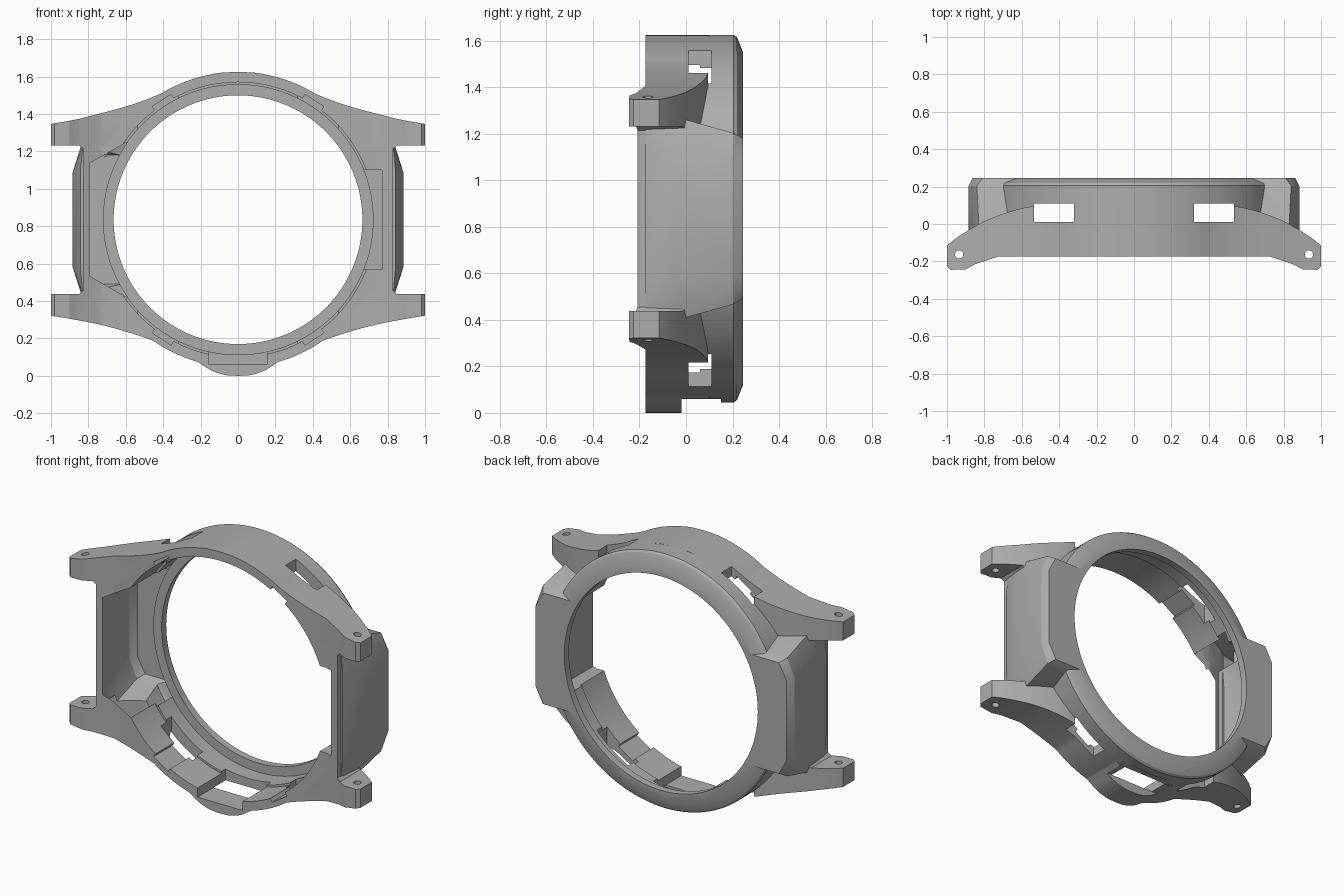
import bpy, bmesh, math
from mathutils import Matrix, Vector

if "Cube" in bpy.data.objects:
    bpy.data.objects.remove(bpy.data.objects["Cube"])

CZ = 0.835  # height of the ring centre

grey = bpy.data.materials.new("case_grey")
grey.diffuse_color = (0.42, 0.42, 0.42, 1)
grey.use_nodes = True
grey.node_tree.nodes["Principled BSDF"].inputs["Base Color"].default_value = grey.diffuse_color


def make(name, bm):
    bmesh.ops.recalc_face_normals(bm, faces=bm.faces)
    me = bpy.data.meshes.new(name)
    bm.to_mesh(me)
    bm.free()
    ob = bpy.data.objects.new(name, me)
    bpy.context.collection.objects.link(ob)
    me.materials.append(grey)
    return ob


def prism(name, pts, axis, lo, hi):
    """Extrude (x, z) points along y, or (x, y) points along z."""
    bm = bmesh.new()
    place = (lambda p, t: (p[0], t, p[1])) if axis == 'y' else (lambda p, t: (p[0], p[1], t))
    a = [bm.verts.new(place(p, lo)) for p in pts]
    b = [bm.verts.new(place(p, hi)) for p in pts]
    bm.faces.new(a)
    bm.faces.new(b)
    n = len(pts)
    for i in range(n):
        j = (i + 1) % n
        bm.faces.new((a[i], a[j], b[j], b[i]))
    return make(name, bm)


def hull(name, pts):
    bm = bmesh.new()
    for p in pts:
        bm.verts.new(p)
    bmesh.ops.convex_hull(bm, input=bm.verts)
    bmesh.ops.dissolve_limit(bm, angle_limit=0.005, verts=bm.verts, edges=bm.edges)
    return make(name, bm)


def circle(r, y, n=128):
    return [(r * math.cos(2 * math.pi * i / n), y, CZ + r * math.sin(2 * math.pi * i / n))
            for i in range(n)]


def disc(name, r, lo, hi):
    return hull(name, circle(r, lo) + circle(r, hi))


def box(name, x0, x1, y0, y1, z0, z1):
    return hull(name, [(x, y, z) for x in (x0, x1) for y in (y0, y1) for z in (z0, z1)])


def smooth_path(p, steps=6):
    """Catmull-Rom curve through the points."""
    q = [Vector(v) for v in p]
    q = [2 * q[0] - q[1]] + q + [2 * q[-1] - q[-2]]
    out = []
    for i in range(1, len(q) - 2):
        a, b, c, d = q[i - 1:i + 3]
        for s in range(steps):
            t = s / steps
            v = 0.5 * (2 * b + (c - a) * t + (2 * a - 5 * b + 4 * c - d) * t ** 2
                       + (3 * b - a - 3 * c + d) * t ** 3)
            out.append((v.x, v.y))
    return out + [tuple(p[-1])]


def mirrored(half):
    """Close a right-hand outline that starts and ends on x = 0."""
    return half + [(-x, v) for x, v in reversed(half) if x > 1e-6]


def combine(target, tool, op):
    m = target.modifiers.new(op, 'BOOLEAN')
    m.operation, m.solver, m.object = op, 'EXACT', tool
    bpy.context.view_layer.objects.active = target
    bpy.ops.object.modifier_apply(modifier=m.name)
    bpy.data.objects.remove(tool)


# Body plate with four lugs: front outline crossed with top outline
top = smooth_path([(0, 1.625), (.12, 1.617), (.25, 1.58), (.36, 1.533), (.47, 1.485),
                   (.6, 1.44), (.74, 1.402), (.87, 1.37), (1, 1.347)])
gap = [(1, 1.232), (.85, 1.232), (.83, 1.215), (.83, .455), (.85, .438), (1, .438)]
bottom = smooth_path([(1, .322), (.87, .3), (.7, .265), (.5, .205), (.35, .145), (.25, .095),
                      (.2, .065), (.14, .028), (.07, .005), (0, 0)])
body = prism("watch_case", mirrored(top + gap + bottom), 'y', -.4, .4)

arch = [(0, .1), (.5, .1)] + smooth_path([(.52, .098), (.6, .084), (.7, .055), (.8, .015),
                                          (.88, -.03), (.95, -.075), (1, -.115)])
under = [(1, -.225), (.98, -.245), (.9, -.242), (.85, -.215), (.73, -.175), (0, -.175)]
combine(body, prism("top_outline", mirrored(arch + under), 'z', -.2, 1.9), 'INTERSECT')

# Round bezel ring with chamfered back edge
combine(body, hull("bezel", circle(.79, -.175) + circle(.79, .205) + circle(.78, .219)
                   + circle(.715, .245)), 'UNION')

# Faceted side guards
section = [(.83, -.175, .395), (.842, -.175, .26), (.83, 0, .425), (.885, -.05, .25),
           (.885, .2, .25), (.84, .205, .368), (.862, .245, .25), (.81, .245, .345),
           (.6, -.175, .395), (.6, 0, .425), (.6, .205, .368), (.6, .245, .345)]
for s in (-1, 1):
    combine(body, hull("guard", [(s * x, y, CZ + k * h) for x, y, h in section
                                 for k in (-1, 1)]), 'UNION')

# Inner cavity, shallow front step and see-through opening
combine(body, disc("cavity", .722, -.4, .2), 'DIFFERENCE')
combine(body, disc("front_step", .735, -.4, .06), 'DIFFERENCE')
combine(body, disc("opening", .665, -.5, .5), 'DIFFERENCE')

# Left pocket with slanted ends, right flat recess
pocket = [(-.795, .3), (-.6, .412), (0, .412), (0, -.412), (-.6, -.412), (-.795, -.3)]
combine(body, prism("left_pocket", [(x, CZ + z) for x, z in pocket], 'y', -.41, .2), 'DIFFERENCE')
combine(body, box("right_recess", .5, .77, -.41, .19, .57, 1.1), 'DIFFERENCE')

# Bottom socket: open to the front and down behind the rim
combine(body, box("socket", -.155, .155, -.41, .1, .06, .3), 'DIFFERENCE')
combine(body, box("socket_outlet", -.155, .155, -.02, .1, -.1, .2), 'DIFFERENCE')
combine(body, box("rim_step", -.3, .3, -.02, .15, -.1, .06), 'DIFFERENCE')

for s in (-1, 1):
    # Windows through the upper and lower walls
    combine(body, box("window", *sorted((s * .32, s * .535)), .01, .11, -.2, 1.9), 'DIFFERENCE')
    for k in (-1, 1):
        # Clip notches beside the windows
        notch = box("clip_notch", .69, .757, -.42, .03, -.06, .06)
        turn = Matrix.Rotation(-math.radians(57.4), 4, 'Y')
        flip = Matrix.Diagonal((s, 1, k, 1))
        notch.data.transform(Matrix.Translation((0, 0, CZ)) @ flip @ turn)
        if s * k < 0:
            notch.data.flip_normals()
        combine(body, notch, 'DIFFERENCE')
    # Strap pin holes
    pin = [(s * .935 + .022 * math.cos(a * math.pi / 12), -.163 + .022 * math.sin(a * math.pi / 12))
           for a in range(24)]
    combine(body, prism("pin_hole", pin, 'z', -.3, 2), 'DIFFERENCE')

# Smooth curved walls, keep machined edges sharp
bpy.ops.object.select_all(action='DESELECT')
body.select_set(True)
bpy.context.view_layer.objects.active = body
bpy.ops.object.shade_smooth_by_angle(angle=math.radians(22))
